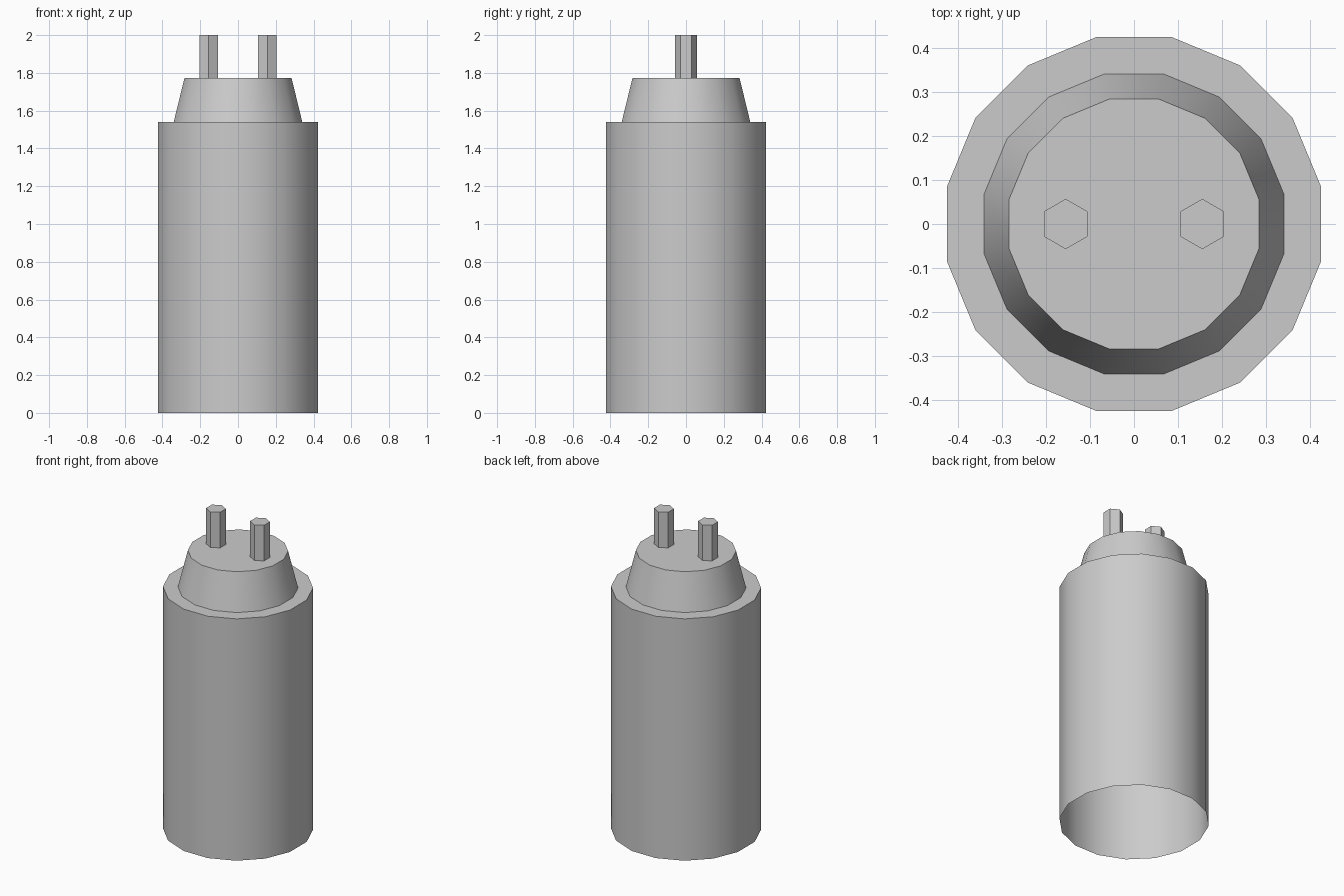
import bpy, bmesh, math

cube = bpy.data.objects.get("Cube")
if cube:
    bpy.data.objects.remove(cube, do_unlink=True)

# Single grey finish
grey = bpy.data.materials.new("plain_grey")
grey.use_nodes = True
colour = (0.6, 0.6, 0.6, 1)
grey.diffuse_color = colour
grey.node_tree.nodes["Principled BSDF"].inputs["Base Color"].default_value = colour


def turned_part(name, profile, sides, turn, x=0):
    """Shell of stacked rings given as (radius, z), open below and capped on top."""
    bm = bmesh.new()
    rings = []
    for radius, z in profile:
        angles = [turn + math.tau * i / sides for i in range(sides)]
        rings.append([bm.verts.new((radius * math.cos(a), radius * math.sin(a), z))
                      for a in angles])
    for low, high in zip(rings, rings[1:]):
        for i in range(sides):
            j = (i + 1) % sides
            bm.faces.new((low[i], low[j], high[j], high[i]))
    bm.faces.new(rings[-1])
    mesh = bpy.data.meshes.new(name)
    bm.to_mesh(mesh)
    bm.free()
    mesh.materials.append(grey)
    obj = bpy.data.objects.new(name, mesh)
    obj.location.x = x
    bpy.context.collection.objects.link(obj)
    bpy.ops.object.select_all(action='DESELECT')
    obj.select_set(True)
    bpy.context.view_layer.objects.active = obj
    bpy.ops.object.shade_smooth_by_angle(angle=math.radians(30))
    return obj


SIDES = 16
HALF_STEP = math.pi / SIDES
BODY_TOP, COLLAR_TOP = 1.54, 1.773

# Hollow body with a stepped, tapering collar
turned_part("body_and_collar",
            [(0.433, 0), (0.433, BODY_TOP), (0.347, BODY_TOP), (0.289, COLLAR_TOP)],
            SIDES, HALF_STEP)

# Two hexagonal contact pins
for side, sign in (("left", 1), ("right", -1)):
    turned_part(side + "_pin", [(0.057, COLLAR_TOP), (0.057, 2)],
                6, math.pi / 6, sign * 0.155)
